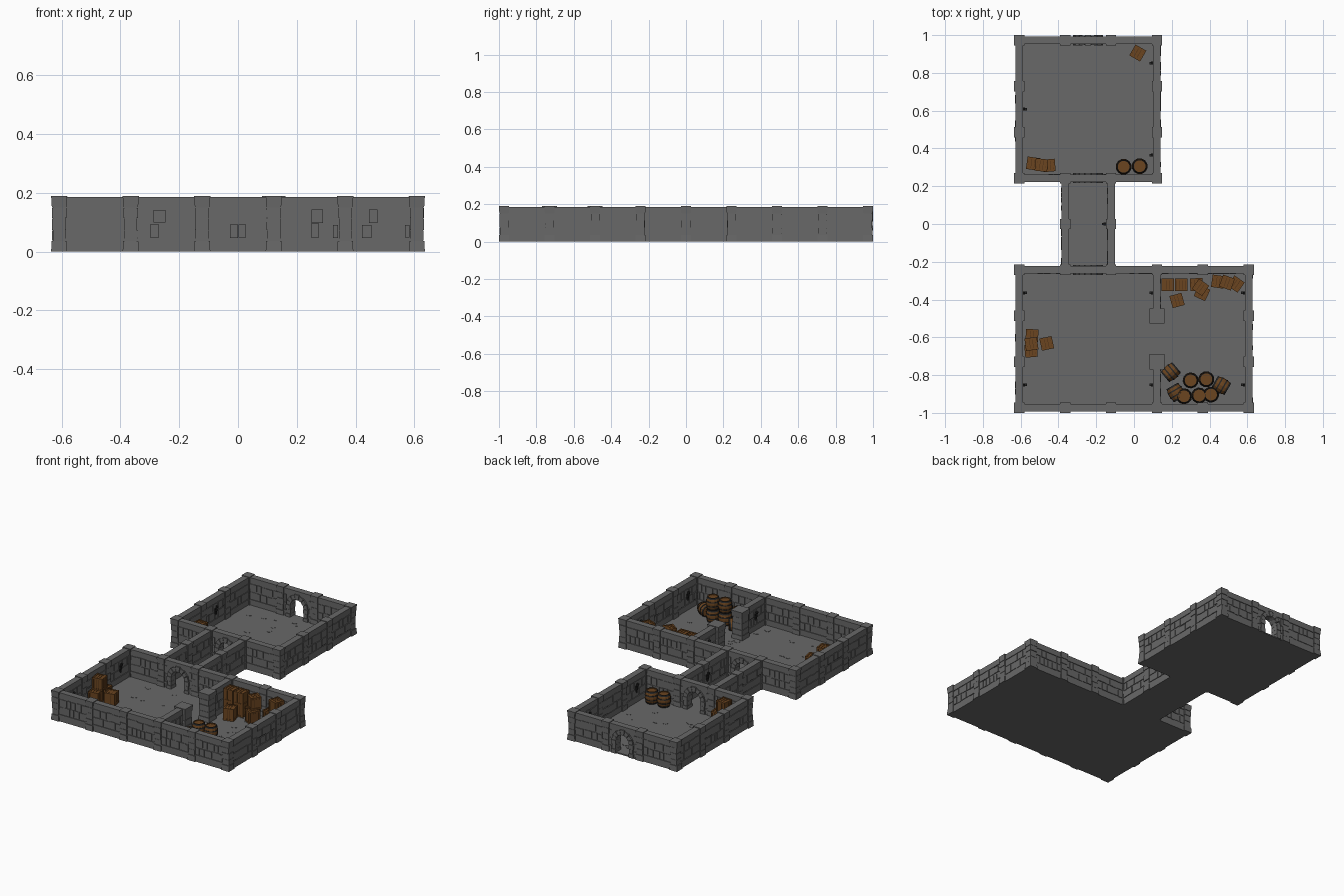
import bpy, bmesh, math, random
from mathutils import Matrix, Vector

if "Cube" in bpy.data.objects:
    bpy.data.objects.remove(bpy.data.objects["Cube"])

random.seed(7)
R = random.uniform
S = 0.2432          # grid spacing of the modular walls
FLOOR = 0.008       # top of the floor


def mat(name, col):
    m = bpy.data.materials.new(name)
    m.diffuse_color = (*col, 1)
    m.use_nodes = True
    m.node_tree.nodes["Principled BSDF"].inputs["Base Color"].default_value = m.diffuse_color
    return m


STONE = mat("grey_stone", (0.14, 0.14, 0.14))
WOOD = mat("brown_wood", (0.145, 0.058, 0.014))
DARK_WOOD = mat("dark_wood", (0.07, 0.028, 0.008))
IRON = mat("dark_iron", (0.02, 0.02, 0.02))


def finish(bm, name, *mats):
    bmesh.ops.recalc_face_normals(bm, faces=bm.faces[:])
    me = bpy.data.meshes.new(name)
    bm.to_mesh(me)
    bm.free()
    for m in mats:
        me.materials.append(m)
    ob = bpy.data.objects.new(name, me)
    bpy.context.collection.objects.link(ob)
    return ob


def box(bm, M, c, s, top=1.0, mi=0):
    """Box with centre c and size s in frame M; top scales the upper face."""
    vs = bmesh.ops.create_cube(bm, size=1)["verts"]
    for v in vs:
        k = top if v.co.z > 0 else 1
        v.co = M @ Vector((c[0] + v.co.x * s[0] * k, c[1] + v.co.y * s[1] * k, c[2] + v.co.z * s[2]))
    for f in {f for v in vs for f in v.link_faces}:
        f.material_index = mi


def prism(bm, M, pts, half):
    """Extrude a (u, z) outline to +-half across the wall."""
    a = [bm.verts.new(M @ Vector((u, -half, z))) for u, z in pts]
    b = [bm.verts.new(M @ Vector((u, half, z))) for u, z in pts]
    bm.faces.new(a)
    bm.faces.new(b[::-1])
    for i in range(len(a)):
        j = (i + 1) % len(a)
        bm.faces.new((a[j], a[i], b[i], b[j]))


def node(i, j):
    return Vector(((i - 2.5) * S, (j - 4) * S, 0))


# Layout: horizontal and vertical wall segments on the grid
H = [(i, j) for j in (0, 3) for i in range(5)] + [(i, j) for j in (5, 8) for i in range(3)]
V = [(i, j) for i in (0, 5) for j in range(3)] + [(i, j) for i in (0, 3) for j in (5, 6, 7)]
V += [(3, 0), (3, 2), (1, 3), (2, 3), (1, 4), (2, 4)]
DOORS = {(1, 3), (1, 5), (1, 8)}

core, bricks, arches = bmesh.new(), bmesh.new(), bmesh.new()
nodes = set()


def brick_row(M, u0, u1, z0, z1):
    u = u0
    while u < u1 - 0.004:
        e = min(u + R(0.026, 0.056), u1)
        if u1 - e < 0.016:
            e = u1
        lo, hi = z0 + R(0, 0.005), z1 - R(0, 0.005)
        box(bricks, M, ((u + e) / 2, 0, (lo + hi) / 2), (e - u - 0.003, R(0.036, 0.042), hi - lo))
        u = e


def arch_door(M):
    r, spring, n = 0.048, 0.085, 10
    arc = [(r * math.cos(math.pi * k / n), spring + r * math.sin(math.pi * k / n)) for k in range(n + 1)]
    h = S / 2
    prism(core, M, [(h, 0), (h, 0.185), (-h, 0.185), (-h, 0)] + [(-r, 0)] + arc[::-1] + [(r, 0)], 0.016)
    prism(core, M, [(h, 0.15), (h, 0.185), (-h, 0.185), (-h, 0.15)], 0.02)
    for s in (-1, 1):               # jamb stones
        for k in range(3):
            w = 0.032 if k % 2 == 0 else 0.026
            box(arches, M, (s * (r + w / 2 - 0.001), 0, 0.0145 + k * 0.0285), (w, 0.054 - 0.004 * (k % 2), 0.027))
        box(core, M, (s * 0.1, 0, 0.022), (0.042, 0.04, 0.044))
        for z in (0.047, 0.098):
            brick_row(M, min(s * 0.08, s * 0.098), max(s * 0.08, s * 0.098), z, z + 0.049)
    m = 7                           # arch stones
    for k in range(m):
        a, b = math.pi * k / m + 0.025, math.pi * (k + 1) / m - 0.025
        q = r + (0.033 if k == 3 else 0.028)
        p = [(rad * math.cos(t), spring + rad * math.sin(t))
             for rad, t in ((r - 0.001, a), (q, a), (q, b), (r - 0.001, b))]
        prism(arches, M, p, 0.027 if k % 2 else 0.0255)


for kind, segs in (("h", H), ("v", V)):
    for i, j in segs:
        a = node(i, j)
        b = node(i + 1, j) if kind == "h" else node(i, j + 1)
        nodes |= {(i, j), (i + 1, j) if kind == "h" else (i, j + 1)}
        M = Matrix.Translation((a + b) / 2) @ Matrix.Rotation(0 if kind == "h" else math.pi / 2, 4, 'Z')
        if kind == "h" and (i, j) in DOORS:
            arch_door(M)
            continue
        box(core, M, (0, 0, 0.0925), (S, 0.031, 0.185))
        box(core, M, (0, 0, 0.022), (S, 0.040, 0.044))
        box(core, M, (0, 0, 0.1665), (S, 0.040, 0.037))
        for z in (0.046, 0.097):
            brick_row(M, -S / 2 + 0.024, S / 2 - 0.024, z, z + 0.049)
finish(core, "wall_cores", STONE)
finish(bricks, "wall_bricks", STONE)
finish(arches, "door_arches", STONE)

# Stacked-stone pillars at every grid node
bm = bmesh.new()
for i, j in sorted(nodes):
    w = 0.078 if (i, j) in {(3, 1), (3, 2)} else 0.055
    M = Matrix.Translation(node(i, j))
    box(bm, M, (0, 0, 0.018), (w, w, 0.036), 0.93)
    z = 0.037
    for h in (0.036, 0.04, 0.036):
        k = w - R(0.005, 0.011)
        box(bm, M, (R(-.001, .001), R(-.001, .001), z + h / 2), (k, k, h - 0.002))
        z += h
    box(bm, M, (0, 0, 0.0985), (w - 0.014, w - 0.014, 0.17))
    box(bm, M, (0, 0, 0.1695), (w - 0.005, w - 0.005, 0.039), 1.1)
finish(bm, "pillars", STONE)

# Floor slabs with scattered worn paving stones
bm = bmesh.new()
for a, b in (((0, 0), (5, 3)), ((0, 5), (3, 8)), ((1, 3), (2, 5))):
    p, q = node(*a), node(*b)
    box(bm, Matrix(), ((p.x + q.x) / 2, (p.y + q.y) / 2, FLOOR / 2), (q.x - p.x + 0.036, q.y - p.y + 0.036, FLOOR))
    for n in range(int((b[0] - a[0]) * (b[1] - a[1]) * 2.5)):
        x, y = R(p.x + 0.07, q.x - 0.07), R(p.y + 0.07, q.y - 0.07)
        vs = [bm.verts.new((x + R(.014, .026) * math.cos(t * 1.047), y + R(.01, .02) * math.sin(t * 1.047), FLOOR + 0.0015))
              for t in range(6)]
        f = bm.faces.new(vs)
        for v in bmesh.ops.extrude_face_region(bm, geom=[f])["geom"]:
            if isinstance(v, bmesh.types.BMVert):
                v.co.z -= 0.003
finish(bm, "floor", STONE)


# Slatted crates: (x, y, tier, turn in degrees)
C, CH = 0.066, 0.078


def crate(x, y, tier, turn):
    bm = bmesh.new()
    M = Matrix.Translation((x, y, FLOOR + tier * CH + CH / 2)) @ Matrix.Rotation(math.radians(turn), 4, 'Z')
    box(bm, M, (0, 0, 0), (C - 0.01, C - 0.01, CH - 0.01), mi=1)
    e, b = 0.009, C / 2 - 0.0045
    for s in (-1, 1):
        for t in (-1, 1):               # frame beams
            box(bm, M, (s * b, t * b, 0), (e, e, CH))
            box(bm, M, (0, s * b, t * (CH / 2 - e / 2)), (C - 2 * e, e, e))
            box(bm, M, (s * b, 0, t * (CH / 2 - e / 2)), (e, C - 2 * e, e))
    for k in (-1, 0, 1):                # planks
        box(bm, M, (k * 0.0165, 0, 0), (0.014, C - 0.005, CH - 0.005))
        box(bm, M, (0, k * 0.0165, 0), (C - 0.005, 0.014, CH - 0.022))
    finish(bm, "crate", WOOD, DARK_WOOD)


for c in ((0.02, 0.905, 0, -30),
          (-0.535, 0.32, 0, -8), (-0.45, 0.31, 0, 5), (-0.49, 0.312, 1, -6),
          (-0.54, -0.59, 0, -3), (-0.545, -0.672, 0, 5), (-0.543, -0.635, 1, 8), (-0.462, -0.632, 0, 12),
          (0.178, -0.322, 0, 0), (0.25, -0.322, 0, 0), (0.178, -0.322, 1, 0), (0.25, -0.322, 1, 0),
          (0.228, -0.405, 0, 15), (0.33, -0.32, 0, 3), (0.36, -0.365, 0, -25), (0.352, -0.335, 1, -35),
          (0.445, -0.305, 0, -8), (0.54, -0.318, 0, -35), (0.492, -0.31, 1, -20)):
    crate(*c)

# Barrels: bulging lathe body with iron hoops
BH, BR = 0.08, 0.041


def radius(z):
    return BR - 0.009 * (2 * z / BH - 1) ** 2


def lathe(bm, M, prof, mi, closed=False, n=12):
    rings = [[bm.verts.new(M @ Vector((r * math.cos(k * math.tau / n), r * math.sin(k * math.tau / n), z)))
              for k in range(n)] for r, z in prof]
    pairs = list(zip(rings, rings[1:])) + ([(rings[-1], rings[0])] if closed else [])
    for a, b in pairs:
        for k in range(n):
            bm.faces.new((a[k], a[(k + 1) % n], b[(k + 1) % n], b[k])).material_index = mi
    if not closed:
        bm.faces.new(rings[0][::-1]).material_index = mi
        bm.faces.new(rings[-1]).material_index = mi


def barrel(x, y, z, turn=0, lying=False):
    bm = bmesh.new()
    M = Matrix.Translation((x, y, FLOOR + z)) @ Matrix.Rotation(math.radians(turn), 4, 'Z')
    if lying:
        M = M @ Matrix.Translation((-BH / 2, 0, BR)) @ Matrix.Rotation(math.pi / 2, 4, 'Y')
    zs = [BH * k / 6 for k in range(7)]
    prof = [(radius(0) - 0.005, 0.004), (radius(0) - 0.005, 0)] + [(radius(t), t) for t in zs]
    lathe(bm, M, prof + [(radius(BH) - 0.005, BH), (radius(BH) - 0.005, BH - 0.004)], 0)
    for lo, hi in ((0, 0.009), (0.023, 0.03), (0.05, 0.057), (0.071, 0.08)):
        lathe(bm, M, [(radius(lo) - 0.003, lo), (radius(lo) + 0.002, lo), (radius(hi) + 0.002, hi),
                      (radius(hi) - 0.003, hi)], 1, True)
    finish(bm, "barrel", WOOD, IRON)


for x, y, z in ((-0.055, 0.303, 0), (0.03, 0.306, 0), (0.265, -0.912, 0), (0.345, -0.908, 0), (0.408, -0.903, 0),
                (0.3, -0.828, 0), (0.383, -0.822, 0), (0.3, -0.828, BH), (0.383, -0.822, BH)):
    barrel(x, y, z, R(0, 30))
for x, y, t in ((0.195, -0.785, 40), (0.222, -0.892, -60), (0.462, -0.855, -30)):
    barrel(x, y, 0, t, True)

# Wall torches: (x, row in grid units, facing direction)
bm = bmesh.new()
for x, row, d in ((-0.588, -1.5, 1), (-0.588, -3.5, 1), (0.102, -1.5, -1), (0.102, -3.5, -1), (0.588, -1.5, -1),
                  (0.588, -3.5, -1), (-0.588, 2.5, 1), (0.102, 3.5, -1), (0.102, 1.5, -1), (-0.149, 0, -1)):
    M = Matrix.Translation((x, row * S, 0.1)) @ Matrix.Rotation(0 if d > 0 else math.pi, 4, 'Z')
    box(bm, M, (0, 0, 0), (0.006, 0.012, 0.034))
    box(bm, M, (0.006, 0, 0.002), (0.012, 0.016, 0.005))
    T = M @ Matrix.Translation((0.009, 0, 0)) @ Matrix.Rotation(0.15, 4, 'Y')
    box(bm, T, (0, 0, 0), (0.005, 0.005, 0.05), 1.3)
    box(bm, T, (0, 0, 0.028), (0.009, 0.009, 0.014), 1.4)
finish(bm, "wall_torches", IRON)
